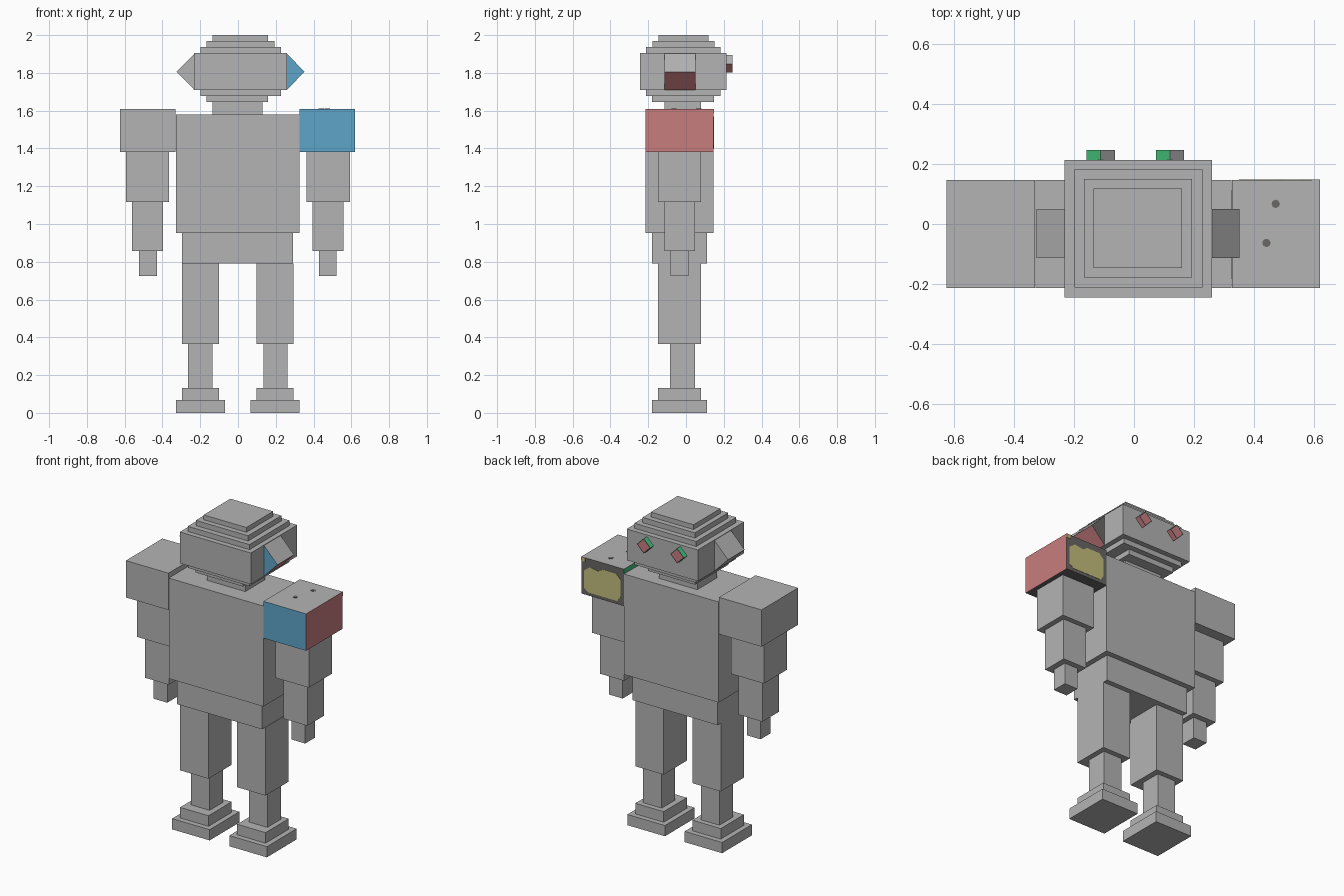
import bpy, bmesh, math

if "Cube" in bpy.data.objects:
    bpy.data.objects.remove(bpy.data.objects["Cube"])


def material(name, rgb):
    m = bpy.data.materials.new(name)
    m.diffuse_color = (*rgb, 1)
    m.use_nodes = True
    m.node_tree.nodes["Principled BSDF"].inputs["Base Color"].default_value = m.diffuse_color
    return m


GREY = material("grey", (0.45, 0.455, 0.45))
BLUE = material("blue", (0.114, 0.376, 0.584))
RED = material("red", (0.578, 0.205, 0.212))
GREEN = material("green", (0.06, 0.55, 0.2))
DARK = material("dark grey", (0.14, 0.135, 0.13))
YELLOW = material("yellow", (0.55, 0.51, 0.2))
PALETTE = [GREY, BLUE, RED, GREEN, DARK]


def finish(name, bm, mats):
    me = bpy.data.meshes.new(name)
    bm.to_mesh(me)
    bm.free()
    for m in mats:
        me.materials.append(m)
    ob = bpy.data.objects.new(name, me)
    bpy.context.collection.objects.link(ob)
    return ob


def prism(name, profile, y0, y1, mats=(GREY,), rule=None):
    """Extrude an (x, z) outline from y0 to y1; rule picks a colour from the face normal."""
    bm = bmesh.new()
    f = bm.faces.new([bm.verts.new((x, y0, z)) for x, z in profile])
    ext = bmesh.ops.extrude_face_region(bm, geom=[f])["geom"]
    for v in ext:
        if isinstance(v, bmesh.types.BMVert):
            v.co.y = y1
    bmesh.ops.recalc_face_normals(bm, faces=bm.faces[:])
    bm.normal_update()
    if rule:
        for f in bm.faces:
            f.material_index = rule(f.normal)
    return bm if name is None else finish(name, bm, mats)


def box(name, x0, x1, y0, y1, z0, z1, mats=(GREY,), rule=None):
    return prism(name, [(x0, z0), (x1, z0), (x1, z1), (x0, z1)], y0, y1, mats, rule)


def painted(n):
    """Palette slot by direction: front blue, back dark, right red, left green."""
    if n.y < -0.5:
        return 1
    if n.y > 0.5:
        return 4
    if n.z > 0.5:
        return 3 if n.x < -0.5 else 0
    if n.z < -0.5:
        return 2 if n.x > 0.5 else 4
    return 2 if n.x > 0 else 3


# Stepped head, neck, torso and hips
box("head_top", -0.135, 0.16, -0.146, 0.118, 1.97, 2.0)
box("head_upper_step", -0.166, 0.194, -0.178, 0.15, 1.937, 1.97)
box("head_lower_step", -0.198, 0.228, -0.212, 0.182, 1.905, 1.937)
box("head", -0.231, 0.259, -0.244, 0.214, 1.71, 1.905)
box("jaw_upper_step", -0.198, 0.228, -0.212, 0.182, 1.678, 1.71)
box("jaw_lower_step", -0.166, 0.16, -0.18, 0.147, 1.645, 1.678)
box("neck", -0.134, 0.13, -0.114, 0.08, 1.58, 1.645)
box("torso", -0.328, 0.325, -0.214, 0.146, 0.953, 1.58)
box("hips", -0.296, 0.292, -0.181, 0.112, 0.79, 0.953)

# Arms and legs, mirrored: name, inner x, outer x, y range, z range
LIMBS = [
    ("upper_arm", 0.363, 0.592, -0.148, 0.08, 1.117, 1.38),
    ("forearm", 0.395, 0.559, -0.115, 0.048, 0.858, 1.117),
    ("hand", 0.428, 0.522, -0.083, 0.013, 0.725, 0.858),
    ("thigh", 0.098, 0.294, -0.148, 0.08, 0.364, 0.79),
    ("shin", 0.134, 0.262, -0.085, 0.048, 0.133, 0.364),
    ("ankle", 0.098, 0.294, -0.148, 0.08, 0.067, 0.133),
    ("foot", 0.067, 0.326, -0.181, 0.112, 0.0, 0.067),
]
for name, a, b, *rest in LIMBS:
    box("right_" + name, a, b, *rest)
    box("left_" + name, -b - 0.002, -a - 0.002, *rest)

# Shoulders, the right one painted per side
box("left_shoulder", -0.624, -0.33, -0.214, 0.146, 1.38, 1.61)
box("right_shoulder", 0.326, 0.62, -0.214, 0.146, 1.38, 1.61, PALETTE, painted)

# Yellow patches on the back of the right shoulder
patch = [(0.35, 1.43), (0.37, 1.40), (0.57, 1.40), (0.60, 1.42), (0.60, 1.53),
         (0.56, 1.56), (0.50, 1.55), (0.47, 1.57), (0.38, 1.57), (0.35, 1.54)]
prism("shoulder_patch", patch, 0.146, 0.148, (YELLOW,))
box("shoulder_corner_patch", 0.593, 0.62, 0.146, 0.148, 1.585, 1.61, (YELLOW,))

# Small studs on top of the right shoulder
for i, (x, y) in enumerate([(0.472, 0.067), (0.441, -0.063)]):
    bm = bmesh.new()
    bmesh.ops.create_cone(bm, cap_ends=True, segments=8, radius1=0.014, radius2=0.014, depth=0.002)
    bmesh.ops.translate(bm, verts=bm.verts[:], vec=(x, y, 1.611))
    finish(f"shoulder_dot_{i + 1}", bm, (DARK,))

# Wedge ears
prism("left_ear", [(-0.231, 1.71), (-0.231, 1.902), (-0.325, 1.806)], -0.114, 0.05)
prism("right_ear", [(0.259, 1.71), (0.259, 1.902), (0.352, 1.806)], -0.114, 0.05, PALETTE, painted)

# Diamond eyes on the back of the head, with a red centre
for side, x in (("left", -0.111), ("right", 0.12)):
    r, z = 0.047, 1.848
    bm = prism(None, [(x, z - r), (x + r, z), (x, z + r), (x - r, z)], 0.214, 0.246, rule=painted)
    end = [f for f in bm.faces if f.normal.y > 0.9]
    bmesh.ops.inset_individual(bm, faces=end, thickness=0.008)
    for f in end:
        f.material_index = 2
    finish(side + "_eye", bm, PALETTE)
